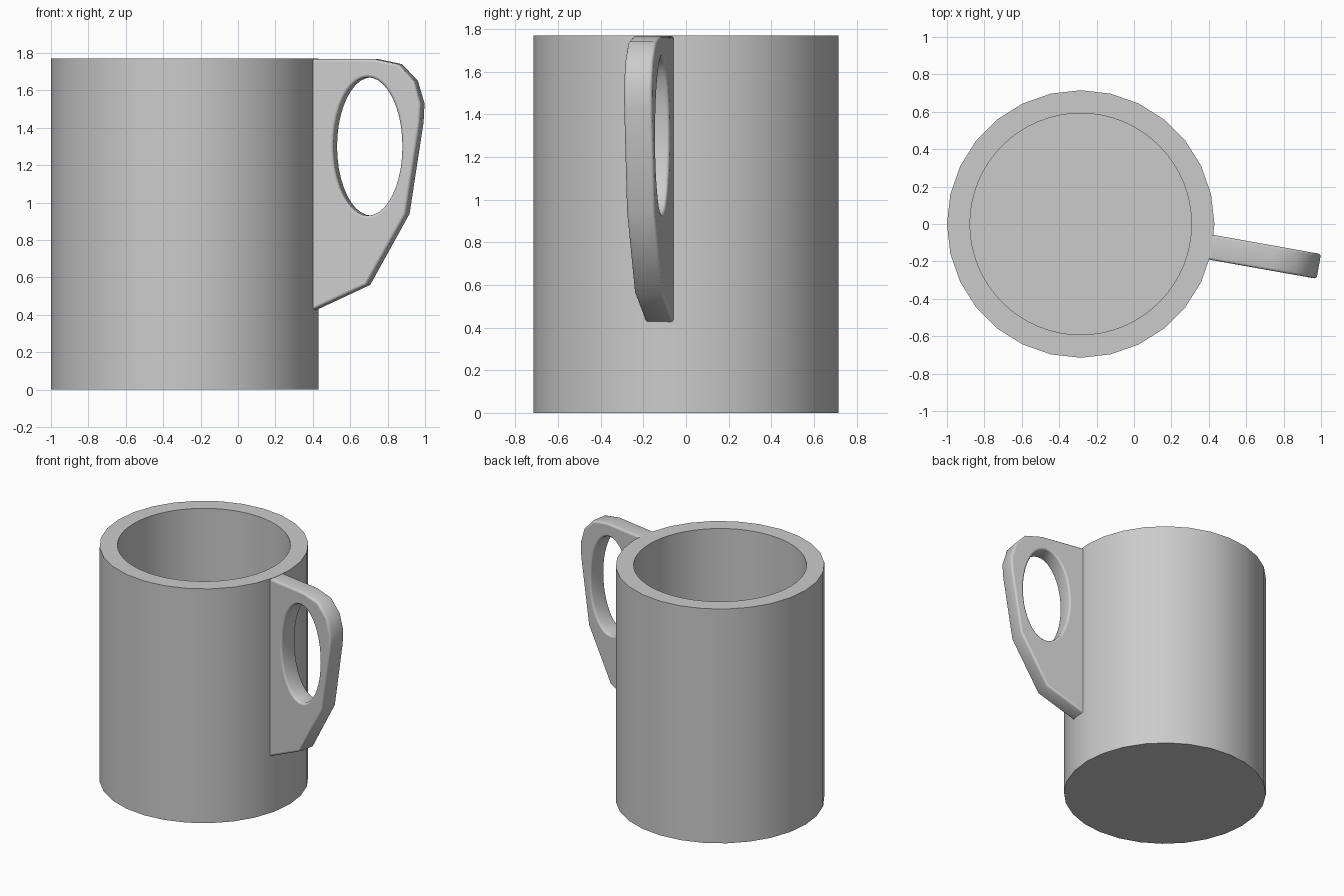
import bpy, math

if "Cube" in bpy.data.objects:
    bpy.data.objects.remove(bpy.data.objects["Cube"])

CX, H, R, R_IN, FLOOR = -0.285, 1.77, 0.715, 0.592, 0.13
ANG = math.radians(-10.1)


def smooth(obj):
    bpy.ops.object.select_all(action='DESELECT')
    obj.select_set(True)
    bpy.context.view_layer.objects.active = obj
    bpy.ops.object.shade_smooth_by_angle(angle=math.radians(40))


def cylinder(name, radius, z0, z1, sides):
    bpy.ops.mesh.primitive_cylinder_add(vertices=sides, radius=radius, depth=z1 - z0,
                                        location=(CX, 0, (z0 + z1) / 2))
    obj = bpy.context.object
    obj.name = name
    return obj


# Cup body, hollowed out by a hidden cutter
body = cylinder("cup_body", R, 0, H, 28)
cutter = cylinder("cup_hollow_cutter", R_IN, FLOOR, H + 0.3, 64)
cutter.hide_render = True
cutter.hide_set(True)
cut = body.modifiers.new("hollow", 'BOOLEAN')
cut.object = cutter
cut.operation = 'DIFFERENCE'
cut.solver = 'EXACT'
bpy.context.view_layer.objects.active = body
bpy.ops.object.modifier_apply(modifier=cut.name)
smooth(body)

# Handle side profile (front-view x, z), turned into distance from the cup axis
outline = [(0.365, 1.768), (0.75, 1.768), (0.88, 1.74), (0.965, 1.65), (1.0, 1.53),
           (0.995, 1.43), (0.92, 0.94), (0.71, 0.56), (0.41, 0.42), (0.365, 0.40)]
outer = [((x - CX - 0.012) / math.cos(ANG), z) for x, z in outline]
hole = [(1.005 + 0.187 * math.cos(2 * math.pi * i / 40),
         1.30 + 0.37 * math.sin(2 * math.pi * i / 40)) for i in range(40)]

# Filled plate with an oval finger hole and softened edges
BEV, HALF = 0.014, 0.067
curve = bpy.data.curves.new("handle", 'CURVE')
curve.dimensions = '2D'
curve.fill_mode = 'BOTH'
curve.extrude = HALF - BEV
curve.bevel_depth = BEV
curve.bevel_resolution = 2
curve.offset = -BEV
for pts in (outer[::-1], hole):
    sp = curve.splines.new('POLY')
    sp.points.add(len(pts) - 1)
    for p, (r, z) in zip(sp.points, pts):
        p.co = (r, z, 0, 1)
    sp.use_cyclic_u = True
# Both loops wind so that the offset shrinks the plate and widens the hole back
handle = bpy.data.objects.new("handle", curve)
bpy.context.collection.objects.link(handle)
handle.location = (CX, 0, 0)
handle.rotation_euler = (math.pi / 2, 0, ANG)
bpy.ops.object.select_all(action='DESELECT')
handle.select_set(True)
bpy.context.view_layer.objects.active = handle
bpy.ops.object.convert(target='MESH')
smooth(bpy.context.object)
